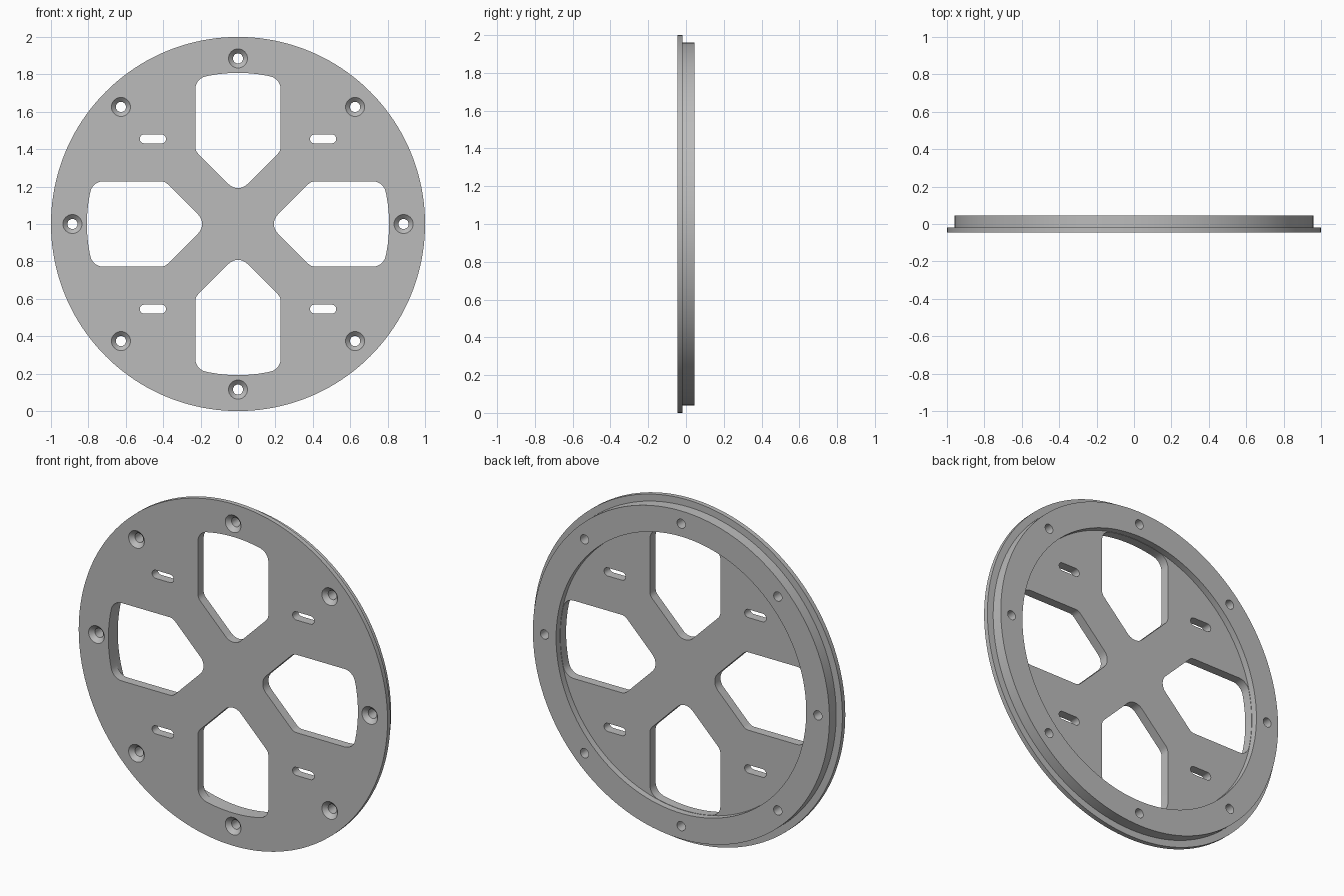
import bpy, bmesh
from math import sin, cos, pi, atan2, sqrt, radians

cube = bpy.data.objects.get("Cube")
if cube:
    bpy.data.objects.remove(cube)

FRONT, STEP, FLOOR, BACK = -0.045, -0.018, 0.008, 0.045
RIM = 0.81          # inner radius of the rear rim
HOLE_CIRCLE = 0.885

grey = bpy.data.materials.new("plain grey")
grey.use_nodes = True
colour = (0.5, 0.5, 0.5, 1)
grey.diffuse_color = colour
grey.node_tree.nodes["Principled BSDF"].inputs["Base Color"].default_value = colour


def arc(cx, cz, r, start, end, n):
    """Points along an arc in the x-z plane, angles in radians."""
    return [(cx + r * cos(start + (end - start) * i / n),
             cz + r * sin(start + (end - start) * i / n)) for i in range(n + 1)]


def circle(r, n, cx=0, cz=0):
    return arc(cx, cz, r, 0, 2 * pi, n)[:-1]


def loft(bm, sections):
    """Closed solid through (outline, y) sections with equal point counts."""
    loops = [[bm.verts.new((x, y, z + 1)) for x, z in outline] for outline, y in sections]
    for a, b in zip(loops, loops[1:]):
        for i in range(len(a)):
            j = (i + 1) % len(a)
            bm.faces.new((a[i], a[j], b[j], b[i]))
    bm.faces.new(loops[0][::-1])
    bm.faces.new(loops[-1])


def finish(bm, name):
    bmesh.ops.recalc_face_normals(bm, faces=bm.faces)
    mesh = bpy.data.meshes.new(name)
    bm.to_mesh(mesh)
    bm.free()
    mesh.materials.append(grey)
    obj = bpy.data.objects.new(name, mesh)
    bpy.context.collection.objects.link(obj)
    return obj


def window_outline():
    """Pointed window: straight sides, 45 degree tip and an outer arc."""
    half, tip, R = 0.228, 0.163, RIM - 0.002
    rt, rs, rc = 0.07, 0.05, 0.07           # tip, shoulder, outer corner radii
    cz = sqrt((R - rc) ** 2 - (half - rc) ** 2)
    a = atan2(cz, half - rc)
    shoulder_z = half + tip + rs * (sqrt(2) - 1)
    right = arc(0, tip + rt * sqrt(2), rt, -pi / 2, -pi / 4, 6)
    right += arc(half - rs, shoulder_z, rs, -pi / 4, 0, 6)
    right += arc(half - rc, cz, rc, 0, a, 10)
    right += arc(0, 0, R, a, pi / 2, 8)[1:]
    return right + [(-x, z) for x, z in right[-2:0:-1]]


# Flanged disc with a recessed back
bm = bmesh.new()
loft(bm, [(circle(r, 160), y) for r, y in
          [(1, FRONT), (1, STEP), (0.96, STEP), (0.96, BACK), (RIM, BACK), (RIM, FLOOR)]])
disc = finish(bm, "flanged_disc")

# Openings: four windows, eight countersunk holes, four slots
bm = bmesh.new()
for k in range(4):
    c, s = cos(k * pi / 2), sin(k * pi / 2)
    turned = [(x * c - z * s, x * s + z * c) for x, z in window_outline()]
    loft(bm, [(turned, -0.1), (turned, 0.1)])
for k in range(8):
    x, z = HOLE_CIRCLE * cos(k * pi / 4), HOLE_CIRCLE * sin(k * pi / 4)
    loft(bm, [(circle(r, 32, x, z), y) for r, y in
              [(0.076, FRONT - 0.025), (0.027, FRONT + 0.024), (0.027, 0.1)]])
for sx in (-1, 1):
    for sz in (-1, 1):
        x, z = 0.455 * sx, 0.455 * sz
        slot = (arc(x + 0.046, z, 0.024, -pi / 2, pi / 2, 12)
                + arc(x - 0.046, z, 0.024, pi / 2, 3 * pi / 2, 12))
        loft(bm, [(slot, -0.1), (slot, 0.1)])
cutter = finish(bm, "opening_cutter")
cutter.hide_render = True

# Cut the openings and keep machined edges crisp
mod = disc.modifiers.new("openings", 'BOOLEAN')
mod.operation = 'DIFFERENCE'
mod.solver = 'EXACT'
mod.object = cutter
bpy.ops.object.select_all(action='DESELECT')
bpy.context.view_layer.objects.active = disc
disc.select_set(True)
bpy.ops.object.modifier_apply(modifier=mod.name)
bpy.data.objects.remove(cutter)
bpy.ops.object.shade_smooth_by_angle(angle=radians(30))
